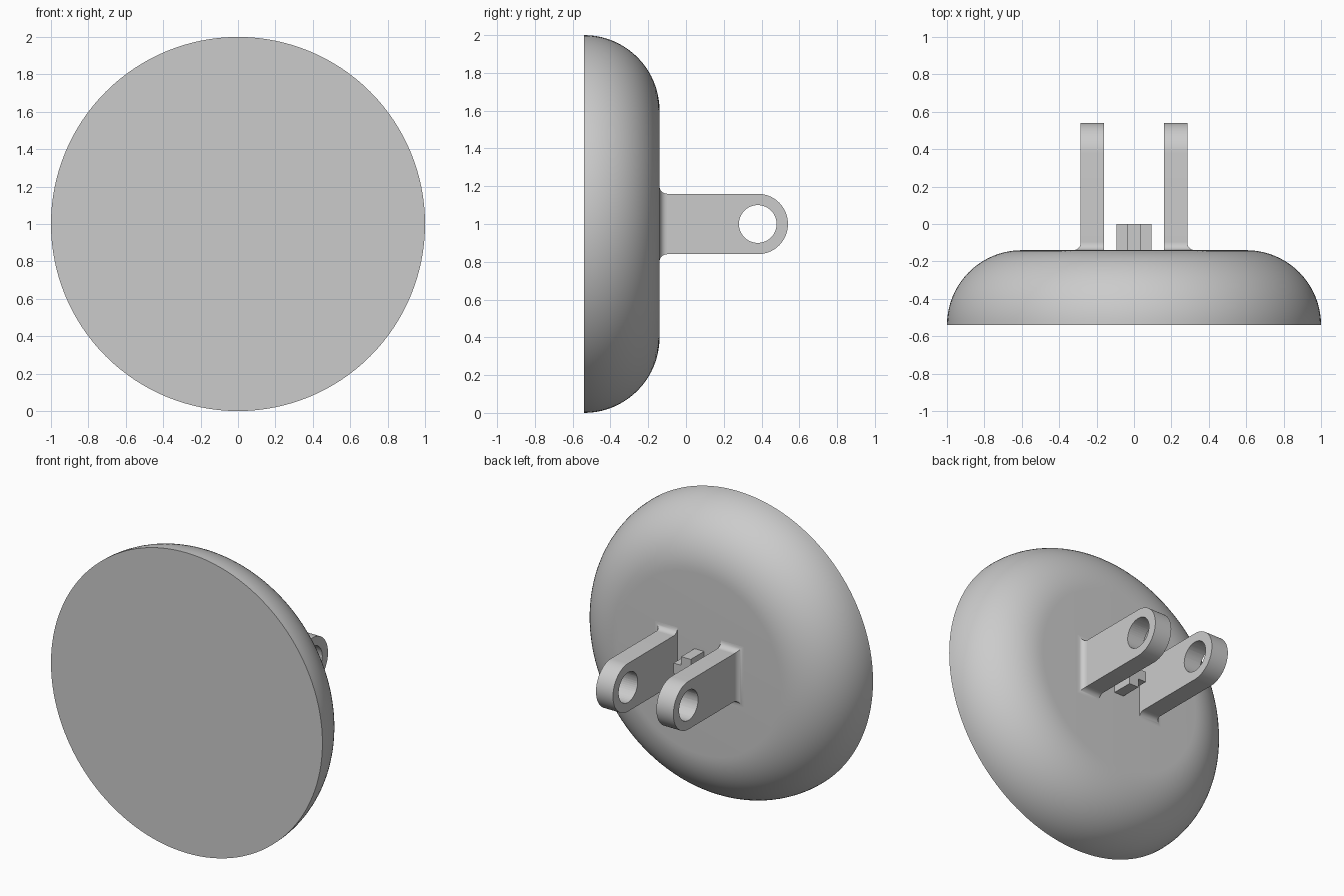
import bpy, bmesh
from math import sin, cos, pi, radians
from mathutils import Matrix, Vector

cube = bpy.data.objects.get("Cube")
if cube:
    bpy.data.objects.remove(cube, do_unlink=True)

grey = bpy.data.materials.new("plain grey")
grey.use_nodes = True
colour = (0.6, 0.6, 0.6, 1)
grey.diffuse_color = colour
grey.node_tree.nodes["Principled BSDF"].inputs["Base Color"].default_value = colour

BACK = -0.14      # flat back of the disc
FRONT = -0.54
MID = 1.0         # height of the disc axis
FILLET = 0.04
INNER, OUTER = 0.16, 0.285
HALF = 0.16       # half height of a lug
PIVOT = 0.38      # y of the pin hole


def finish(name, bm):
    bmesh.ops.recalc_face_normals(bm, faces=bm.faces)
    mesh = bpy.data.meshes.new(name)
    bm.to_mesh(mesh)
    bm.free()
    mesh.materials.append(grey)
    obj = bpy.data.objects.new(name, mesh)
    bpy.context.collection.objects.link(obj)
    return obj


def smooth(obj):
    bpy.ops.object.select_all(action='DESELECT')
    obj.select_set(True)
    bpy.context.view_layer.objects.active = obj
    bpy.ops.object.shade_smooth_by_angle(angle=radians(30))


def prism(name, outline, offset):
    """Extrude a planar outline by an offset."""
    bm = bmesh.new()
    face = bm.faces.new([bm.verts.new(p) for p in outline])
    out = bmesh.ops.extrude_face_region(bm, geom=[face], use_keep_orig=True)
    moved = [v for v in out["geom"] if isinstance(v, bmesh.types.BMVert)]
    bmesh.ops.translate(bm, verts=moved, vec=Vector(offset))
    return finish(name, bm)


def loft(name, rings, caps):
    """Skin closed rings of equal length, optionally capping both ends."""
    bm = bmesh.new()
    loops = [[bm.verts.new(p) for p in ring] for ring in rings]
    for a, b in zip(loops, loops[1:]):
        for i in range(len(a)):
            j = (i + 1) % len(a)
            bm.faces.new((a[i], a[j], b[j], b[i]))
    if caps:
        bm.faces.new(loops[0])
        bm.faces.new(loops[-1])
    return finish(name, bm)


# Domed disc: flat front, quarter-round rim, flat back
SEG, STEPS, ROUND = 128, 20, BACK - FRONT
rings = []
for k in range(STEPS + 1):
    t = pi / 2 * k / STEPS
    r, y = 1 - ROUND + ROUND * cos(t), FRONT + ROUND * sin(t)
    rings.append([(r * cos(2 * pi * i / SEG), y, MID + r * sin(2 * pi * i / SEG))
                  for i in range(SEG)])
smooth(loft("domed_disc", rings, True))

# Pair of lugs with pin holes and filleted roots
for side, s in (("left", 1), ("right", -1)):
    root = BACK + FILLET
    outline = [(s * INNER, root, MID - HALF)]
    for i in range(33):
        a = -pi / 2 + pi * i / 32
        outline.append((s * INNER, PIVOT + HALF * cos(a), MID + HALF * sin(a)))
    outline.append((s * INNER, root, MID + HALF))
    lug = prism(side + "_lug", outline, (s * (OUTER - INNER), 0, 0))

    # Pin hole
    bm = bmesh.new()
    place = Matrix.Translation((s * 0.22, PIVOT, MID)) @ Matrix.Rotation(pi / 2, 4, 'Y')
    bmesh.ops.create_cone(bm, cap_ends=True, segments=48, radius1=0.1, radius2=0.1,
                          depth=0.4, matrix=place)
    cutter = finish("hole_cutter", bm)
    cutter.hide_render = True
    cut = lug.modifiers.new("pin hole", 'BOOLEAN')
    cut.operation = 'DIFFERENCE'
    cut.solver = 'EXACT'
    cut.object = cutter
    smooth(lug)
    bpy.ops.object.modifier_apply(modifier=cut.name)
    bpy.data.objects.remove(cutter, do_unlink=True)
    smooth(lug)

    # Concave fillet on the outer side, top and bottom of the root
    rings = []
    for k in range(9):
        t = pi / 2 * k / 8
        grow, y = FILLET * (1 - sin(t)), root - FILLET * cos(t)
        x0, x1, h = s * INNER, s * (OUTER + grow), HALF + grow
        rings.append([(x0, y, MID - h), (x1, y, MID - h),
                      (x1, y, MID + h), (x0, y, MID + h)])
    smooth(loft(side + "_lug_fillet", rings, False))

# Cross-shaped stub between the lugs
L, W = 0.093, 0.035
quarter = [(L, -W), (L, W), (W, W)]
cross = []
for q in range(4):
    turn = Matrix.Rotation(q * pi / 2, 2)
    for p in quarter:
        x, z = turn @ Vector(p)
        cross.append((x, BACK - 0.01, MID + z))
prism("cross_stub", cross, (0, 0.01 - BACK, 0))
